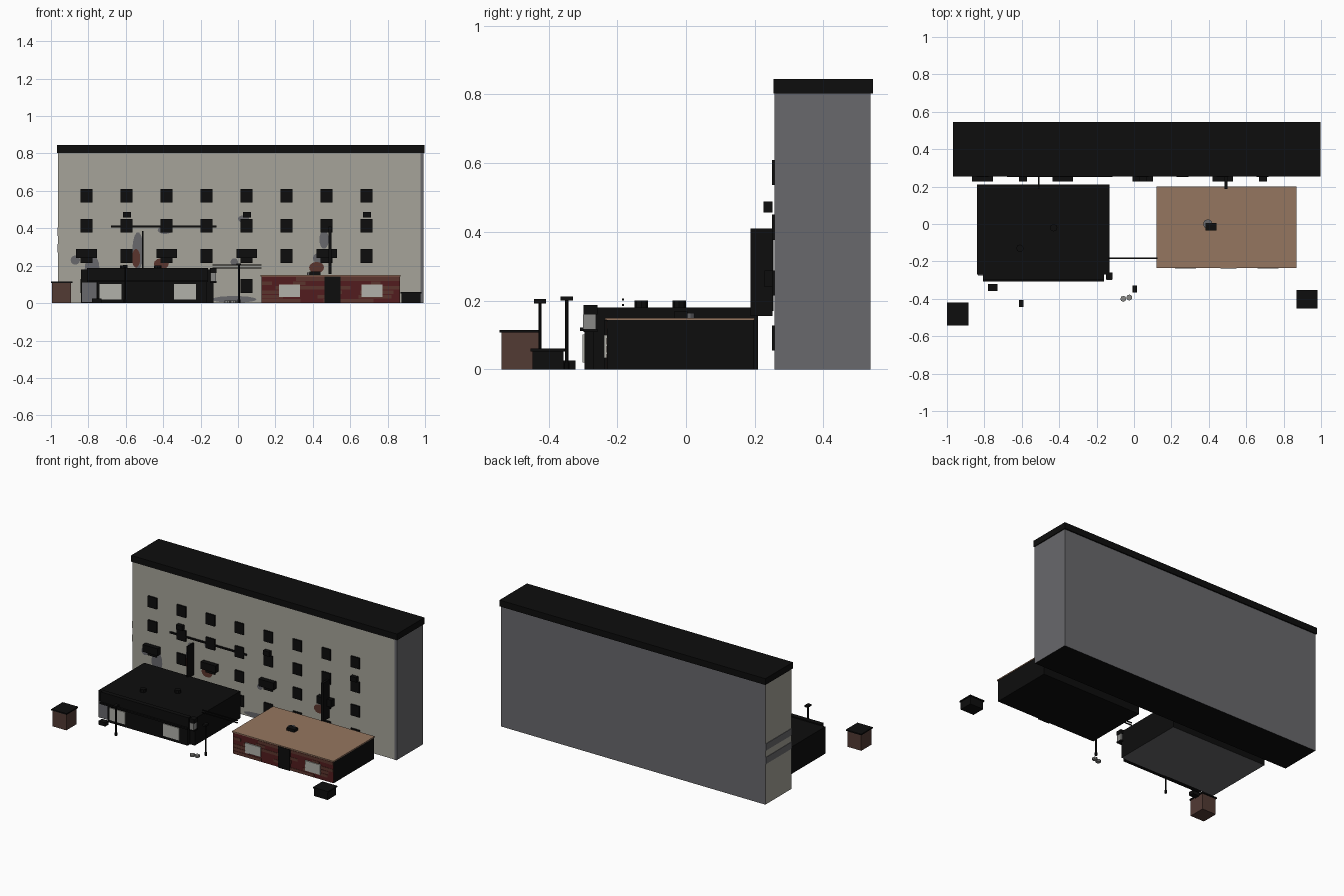
import bpy, bmesh, math, random

if "Cube" in bpy.data.objects:
    bpy.data.objects.remove(bpy.data.objects["Cube"])
random.seed(4)

def mat(name, r, g, b):
    m = bpy.data.materials.new(name)
    m.diffuse_color = (r, g, b, 1)
    m.use_nodes = True
    m.node_tree.nodes["Principled BSDF"].inputs["Base Color"].default_value = m.diffuse_color
    return m

BLACK = mat("near_black", .004, .004, .004)
PLASTER = mat("pale_plaster", .38, .37, .32)
GRAY = mat("concrete_gray", .14, .14, .15)
TAN = mat("tan_roof", .30, .18, .115)
RED = mat("brick_red", .085, .012, .013)
BROWN = mat("brick_brown", .105, .036, .026)
PALE = mat("pale_glass", .44, .44, .40)
KIOSK = mat("kiosk_brown", .085, .043, .034)
STONE = mat("stone_gray", .25, .25, .24)


def finish(name, bm, mats):
    me = bpy.data.meshes.new(name)
    bm.to_mesh(me)
    bm.free()
    for m in mats:
        me.materials.append(m)
    ob = bpy.data.objects.new(name, me)
    bpy.context.collection.objects.link(ob)
    return ob


def box(name, x0, x1, y0, y1, z0, z1, *mats, rule=None):
    """Box by extents; rule(normal) picks the material of each face."""
    bm = bmesh.new()
    bmesh.ops.create_cube(bm, size=1)
    for v in bm.verts:
        v.co = ((x0 + x1) / 2 + v.co.x * (x1 - x0),
                (y0 + y1) / 2 + v.co.y * (y1 - y0),
                (z0 + z1) / 2 + v.co.z * (z1 - z0))
    bm.normal_update()
    if rule:
        for f in bm.faces:
            f.material_index = rule(f.normal)
    return finish(name, bm, mats)


def cylinder(name, x, y, z0, z1, r, m, n=8):
    bm = bmesh.new()
    bmesh.ops.create_cone(bm, cap_ends=True, segments=n, radius1=r, radius2=r, depth=z1 - z0)
    bmesh.ops.translate(bm, verts=bm.verts, vec=(x, y, (z0 + z1) / 2))
    return finish(name, bm, [m])


def patch(name, x, z, rx, rz, y, m):
    """Thin oval of worn plaster facing the front."""
    bm = bmesh.new()
    pts = [(x + rx * math.cos(a * math.tau / 14), y, z + rz * math.sin(a * math.tau / 14)) for a in range(14)]
    bm.faces.new([bm.verts.new(p) for p in pts])
    return finish(name, bm, [m])


# Tall block: plaster on the front and left end, concrete elsewhere, dark base
def block_rule(n):
    if n.z < -.5:
        return 2
    return 0 if n.y < -.5 or n.x < -.5 else 1

box("block_wall", -.962, .99, .26, .537, 0, .81, PLASTER, GRAY, BLACK, rule=block_rule)
box("block_roof", -.968, .996, .255, .545, .803, .845, BLACK)
box("block_corner_strip", .975, .992, .258, .262, 0, .803, GRAY)
for z in (.27, .36):
    box("end_stripe", -.965, -.96, .26, .537, z, z + .045, GRAY)

# Window grid, balconies and cooling units
for i in range(8):
    x = -.81 + i * .214
    for z in (.055, .215, .377, .537):
        box("block_window", x - .032, x + .032, .25, .262, z, z + .073, BLACK)
    if i % 2 == 0:
        box("balcony", x - .055, x + .055, .228, .262, .24, .288, BLACK)
for x in (-.594, .048, .69):
    box("cooling_unit", x - .022, x + .022, .226, .252, .457, .488, BLACK)
box("wall_pipe", -.68, -.115, .25, .26, .404, .414, BLACK)

# Worn patches on the facade
for x, z, rx, rz, m in ((-.87, .23, .025, .025, GRAY), (-.535, .28, .03, .1, GRAY),
                        (-.545, .24, .022, .05, BROWN), (-.41, .21, .04, .03, BROWN),
                        (-.39, .39, .04, .02, GRAY), (.03, .45, .03, .02, GRAY),
                        (-.02, .22, .02, .02, GRAY), (.46, .34, .025, .05, GRAY),
                        (.44, .24, .04, .03, GRAY), (.42, .19, .04, .03, BROWN),
                        (-.78, .18, .04, .08, GRAY), (-.02, .02, .12, .018, GRAY)):
    patch("worn_patch", x, z, rx, rz, .2585 if m is GRAY else .2575, m)

# Hanging blade panels
box("blade_panel_left", -.513, -.505, .19, .255, .17, .385, BLACK)
box("blade_panel_right", .483, .499, .188, .252, .155, .41, BLACK)

# Left shop
box("left_shop", -.84, -.13, -.27, .21, 0, .18, BLACK, GRAY, rule=lambda n: 1 if n.z < -.5 else 0)
box("left_shop_front", -.755, -.165, -.296, -.265, 0, .115, BLACK)
box("left_shop_canopy", -.807, -.16, -.308, -.265, .112, .122, BLACK)
box("left_shop_fascia", -.807, -.16, -.296, -.265, .12, .187, BLACK)
box("left_shop_patch", -.835, -.757, -.275, -.268, .005, .11, GRAY)
for x in (-.74, -.342):
    box("left_shop_window", x, x + .117, -.301, -.292, .02, .102, PALE)
for x, y in ((-.61, -.13), (-.43, -.02)):
    cylinder("roof_vent", x, y, .178, .2, .02, BLACK)
box("corner_lightbox", -.147, -.118, -.3, -.262, .117, .16, STONE)
for z0, z1 in ((.108, .117), (.16, .187)):
    box("lightbox_cap", -.15, -.115, -.298, -.258, z0, z1, BLACK)

# Right shop: brick front, tan roof
def shop_rule(n):
    if n.z > .5:
        return 1
    return 0 if n.y < -.5 else 2

box("right_shop", .125, .867, -.23, .197, 0, .145, RED, TAN, BLACK, rule=shop_rule)
box("right_shop_roof", .12, .87, -.236, .2, .143, .15, TAN)
rows = 6
for r in range(rows):
    x = .127
    while x < .86:
        w = min(random.uniform(.05, .13), .865 - x)
        if random.random() < .42:
            box("brick_course", x, x + w, -.232, -.229, r * .0235 + .002, r * .0235 + .021, BROWN)
        x += w
box("right_shop_door", .463, .548, -.238, -.228, 0, .142, BLACK)
for x in (.218, .66):
    box("right_shop_window", x, x + .113, -.238, -.229, .033, .1, PALE)
box("roof_hatch", .383, .44, -.035, .005, .148, .168, BLACK)
cylinder("roof_drum", .395, .0, .148, .164, .025, GRAY, 12)

# Cables between the shops
for z in (.184, .2):
    box("cable", -.135, .125, -.186, -.18, z, z + .006, BLACK)

# Lamp posts
for x, y, h in ((-.603, -.425, .2), (.005, -.347, .208)):
    cylinder("lamp_post", x, y, 0, h, .005, BLACK)
    box("lamp_head", x - .012, x + .012, y - .018, y + .018, h - .008, h + .004, BLACK)
    cylinder("lamp_base", x, y, 0, .02, .008, BLACK)

# Kiosk, low bin, bench and rubble
box("kiosk", -.995, -.892, -.537, -.427, 0, .108, KIOSK)
box("kiosk_cap", -1, -.886, -.543, -.42, .107, .115, BLACK)
box("bin", .875, .975, -.447, -.357, 0, .055, BLACK)
box("bin_lid", .87, .98, -.453, -.352, .052, .06, BLACK)
box("bench", -.78, -.73, -.358, -.322, 0, .025, BLACK)
for x, y in ((-.057, -.4), (-.025, -.393)):
    cylinder("rubble", x, y, 0, .014, .016, STONE)
